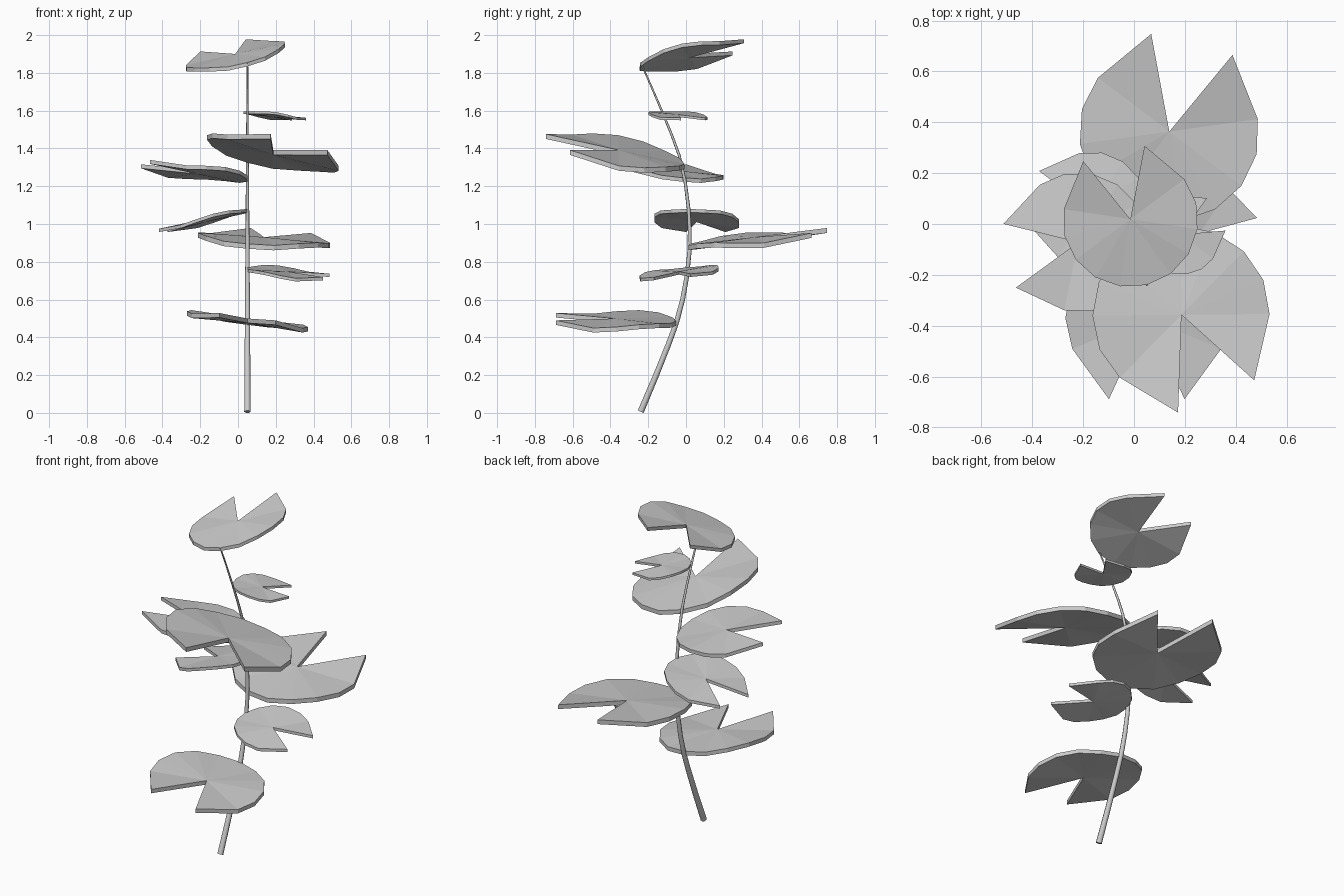
import bpy, bmesh
from math import sin, cos, radians

if "Cube" in bpy.data.objects:
    bpy.data.objects.remove(bpy.data.objects["Cube"])

# Stem: tapered, bent tube in the plane x = 0.05
path = [(-0.24, 0.006), (-0.16, 0.195), (-0.09, 0.37), (-0.05, 0.48), (-0.018, 0.6),
        (0.004, 0.72), (0.018, 0.85), (0.02, 0.96), (0.014, 1.08), (-0.004, 1.22),
        (-0.035, 1.36), (-0.075, 1.47), (-0.12, 1.58), (-0.18, 1.72), (-0.24, 1.855)]
curve = bpy.data.curves.new("stem", 'CURVE')
curve.dimensions = '3D'
curve.bevel_depth = 0.017
curve.bevel_resolution = 2
curve.use_fill_caps = True
spline = curve.splines.new('POLY')
spline.points.add(len(path) - 1)
for p, (y, z) in zip(spline.points, path):
    p.co = (0.05, y, z, 1)
    p.radius = 1 - 0.76 * z / 1.86
bpy.context.collection.objects.link(bpy.data.objects.new("stem", curve))

# Rim of a notched round leaf: (angle from growth axis, radius, lift), in leaf radii
half = [(25, 1.10, 0.0), (67.5, 0.99, -0.05)] + [(22.5 * i, 1.0, 0.0) for i in range(4, 8)]
half[2] = (90, 1.0, -0.01)
half[3] = (112.5, 1.0, 0.03)
half[4] = (135, 1.0, 0.03)
rim = half + [(180, 1.0, 0.0)] + [(360 - a, r, h) for a, r, h in reversed(half)]


def leaf(name, y0, z0, R, heading, pitch, roll):
    """Leaf whose rim touches the stem at (0.05, y0, z0)."""
    c, s = cos(radians(heading)), sin(radians(heading))
    t = 0.065 * R + 0.003

    def place(along, side, lift):
        return (0.05 + c * along - s * side, y0 + s * along + c * side,
                z0 + pitch * along + roll * side + lift)

    bm = bmesh.new()
    layers = []
    for drop in (0, -t):
        pts = [place(R, 0, drop)]
        for a, r, h in rim:
            a = radians(a)
            pts.append(place(R + R * r * cos(a), R * r * sin(a), h * R + drop))
        layers.append([bm.verts.new(p) for p in pts])
    top, low = layers
    n = len(top)
    for i in range(n):
        j = (i + 1) % n
        if 0 < i < n - 1:
            bm.faces.new((top[0], top[i], top[j]))
            bm.faces.new((low[0], low[j], low[i]))
        bm.faces.new((top[i], low[i], low[j], top[j]))
    bmesh.ops.recalc_face_normals(bm, faces=bm.faces)
    me = bpy.data.meshes.new(name)
    bm.to_mesh(me)
    bm.free()
    bpy.context.collection.objects.link(bpy.data.objects.new(name, me))


# Leaves from bottom to top: y, z, radius, heading, pitch, roll
leaves = [(-0.05, 0.490, 0.320, -90, 0.03, -0.13),
          (0.00, 0.770, 0.212, -10, -0.10, 0.09),
          (0.02, 0.895, 0.355, 75.5, 0.10, 0.08),
          (0.01, 1.080, 0.228, 168, -0.23, 0.0),
          (-0.02, 1.245, 0.275, 191, 0.15, 0.09),
          (-0.035, 1.350, 0.350, -67, 0.12, -0.26),
          (-0.12, 1.597, 0.158, 30, -0.11, 0.0),
          (-0.24, 1.855, 0.267, 104, 0.17, -0.26)]
for i, args in enumerate(leaves):
    leaf(f"leaf_{i + 1}", *args)
